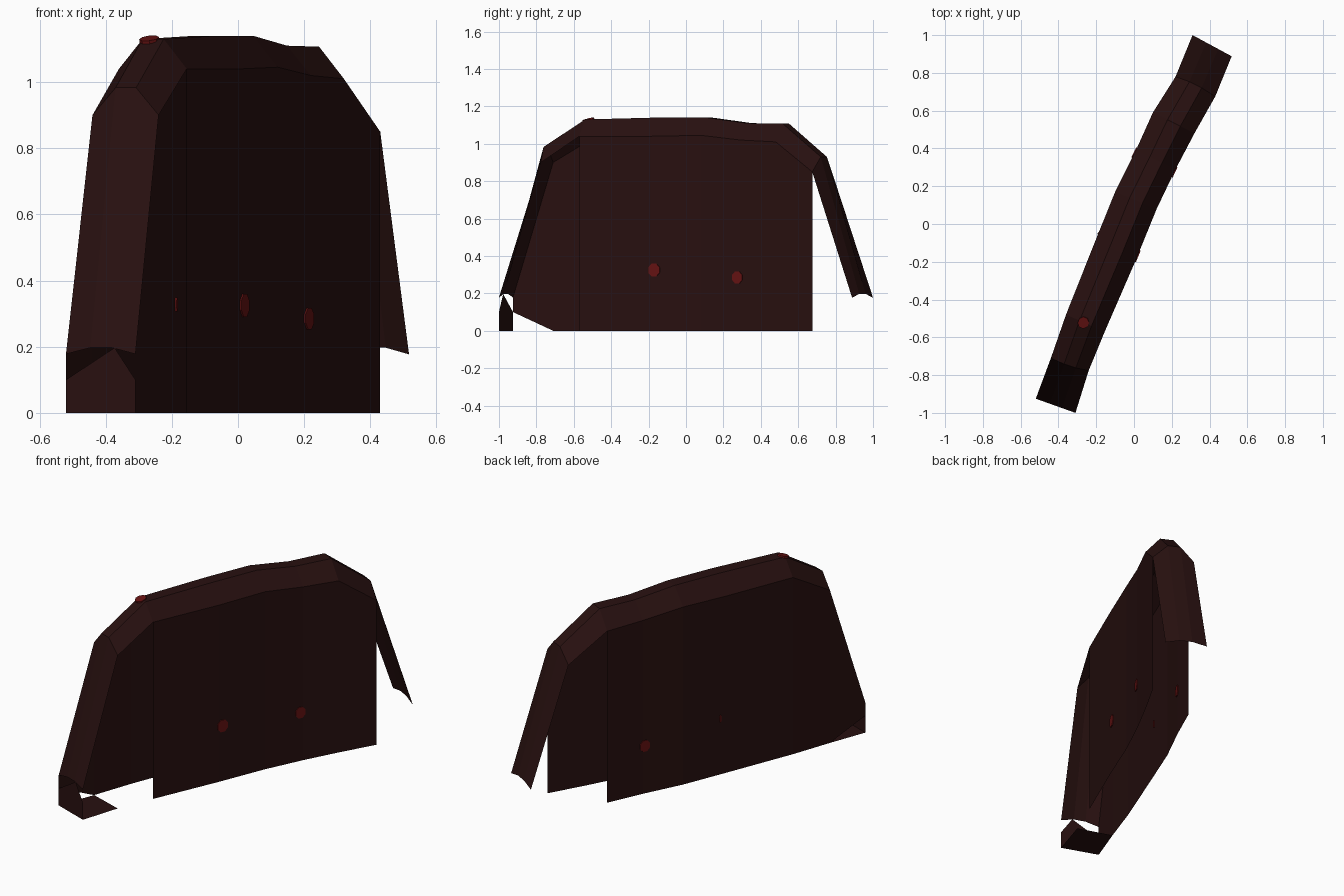
import bpy, bmesh, math
from mathutils import Vector, Matrix

if "Cube" in bpy.data.objects:
    bpy.data.objects.remove(bpy.data.objects["Cube"])


def material(name, rgb):
    m = bpy.data.materials.new(name)
    m.diffuse_color = (*rgb, 1)
    m.use_nodes = True
    m.node_tree.nodes["Principled BSDF"].inputs["Base Color"].default_value = m.diffuse_color
    return m


HIDE = material("dark maroon", (0.021, 0.0052, 0.005))
RED = material("deep red", (0.13, 0.006, 0.006))


def mesh_object(name, verts, faces, mat):
    me = bpy.data.meshes.new(name)
    me.from_pydata([tuple(v) for v in verts], [], faces)
    me.materials.append(mat)
    ob = bpy.data.objects.new(name, me)
    bpy.context.collection.objects.link(ob)
    return ob


# Stations along the slab: left x, y, right x, y, edge z, ridge z, ridge push in y
STATIONS = [
    (-0.52, -0.925, -0.31, -1.00, 0.178, 0.197, 0.0),
    (-0.44, -0.71, -0.24, -0.776, 0.90, 0.983, -0.008),
    (-0.36, -0.48, -0.155, -0.57, 1.04, 1.13, 0.0),
    (-0.205, -0.09, 0.01, -0.19, 1.04, 1.14, 0.0),
    (-0.10, 0.17, 0.12, 0.08, 1.045, 1.14, 0.0),
    (0.01, 0.39, 0.22, 0.29, 1.02, 1.11, 0.0),
    (0.10, 0.59, 0.32, 0.48, 1.01, 1.107, 0.0),
    (0.22, 0.78, 0.43, 0.675, 0.85, 0.93, 0.01),
    (0.31, 1.00, 0.517, 0.888, 0.177, 0.197, 0.0),
]
left = [Vector((s[0], s[1], s[4])) for s in STATIONS]
right = [Vector((s[2], s[3], s[4])) for s in STATIONS]


def ridge(i, t):
    p = left[i].lerp(right[i], t)
    return Vector((p.x, p.y + STATIONS[i][6], STATIONS[i][5]))


# Arched cap with bevelled edges
verts, faces = [], []
for i in range(len(STATIONS)):
    verts += [left[i], ridge(i, 0.35), ridge(i, 0.66), right[i]]
for i in range(len(STATIONS) - 1):
    for j in range(3):
        a = i * 4 + j
        faces.append((a, a + 1, a + 5, a + 4))
mesh_object("arched_cap", verts, faces, HIDE)


# Side walls hanging from the cap edges
def wall(name, tops, first_bottom, flip):
    vs, fs = [], []
    for i, p in enumerate(tops):
        vs += [p, Vector((p.x, p.y, first_bottom if i == 0 else 0))]
    for i in range(len(tops) - 1):
        f = (2 * i, 2 * i + 2, 2 * i + 3, 2 * i + 1)
        fs.append(f[::-1] if flip else f)
    mesh_object(name, vs, fs, HIDE)


wall("left_wall", left[:7], 0.1, False)
wall("right_wall", right[2:8], 0.0, True)

# Front lip: upright pentagon with a floor flap behind it
L0, R0, L1, R1 = [Vector((p.x, p.y, 0)) for p in (left[0], right[0], left[1], right[1])]
up = Vector((0, 0, 0.1))
mesh_object("front_lip",
            [L0, R0, R0 + up, L0.lerp(R0, 0.7) + up * 1.97, L0 + up, L1, R1],
            [(0, 1, 2, 3, 4), (0, 5, 6, 1)], HIDE)


# Small red spots: thin eight-sided plates
def spot(name, pos, normal, width, height):
    n = Vector(normal).normalized()
    u = Vector((0, 0, 1)).cross(n).normalized()
    v = n.cross(u)
    frame = Matrix((u, v, n)).transposed().to_4x4()
    bm = bmesh.new()
    bmesh.ops.create_cone(bm, cap_ends=True, segments=8, radius1=0.5,
                          radius2=0.5, depth=0.0098)
    bm.transform(Matrix.Translation(pos) @ frame
                 @ Matrix.Diagonal((width, height, 1, 1))
                 @ Matrix.Rotation(math.pi / 8, 4, 'Z'))
    me = bpy.data.meshes.new(name)
    bm.to_mesh(me)
    bm.free()
    me.materials.append(RED)
    bpy.context.collection.objects.link(bpy.data.objects.new(name, me))


spot("right_spot_front", (0.018, -0.17, 0.325), (0.925, -0.38, 0), 0.07, 0.075)
spot("right_spot_back", (0.213, 0.275, 0.285), (0.9, -0.43, 0), 0.064, 0.07)
spot("left_spot_back", (0.004, 0.378, 0.28), (-0.9, 0.43, 0), 0.064, 0.07)
spot("left_spot_middle", (-0.188, -0.05, 0.328), (-0.925, 0.38, 0), 0.012, 0.045)
spot("top_spot", (-0.268, -0.522, 1.128), (-0.1, -0.25, 1), 0.06, 0.065)
